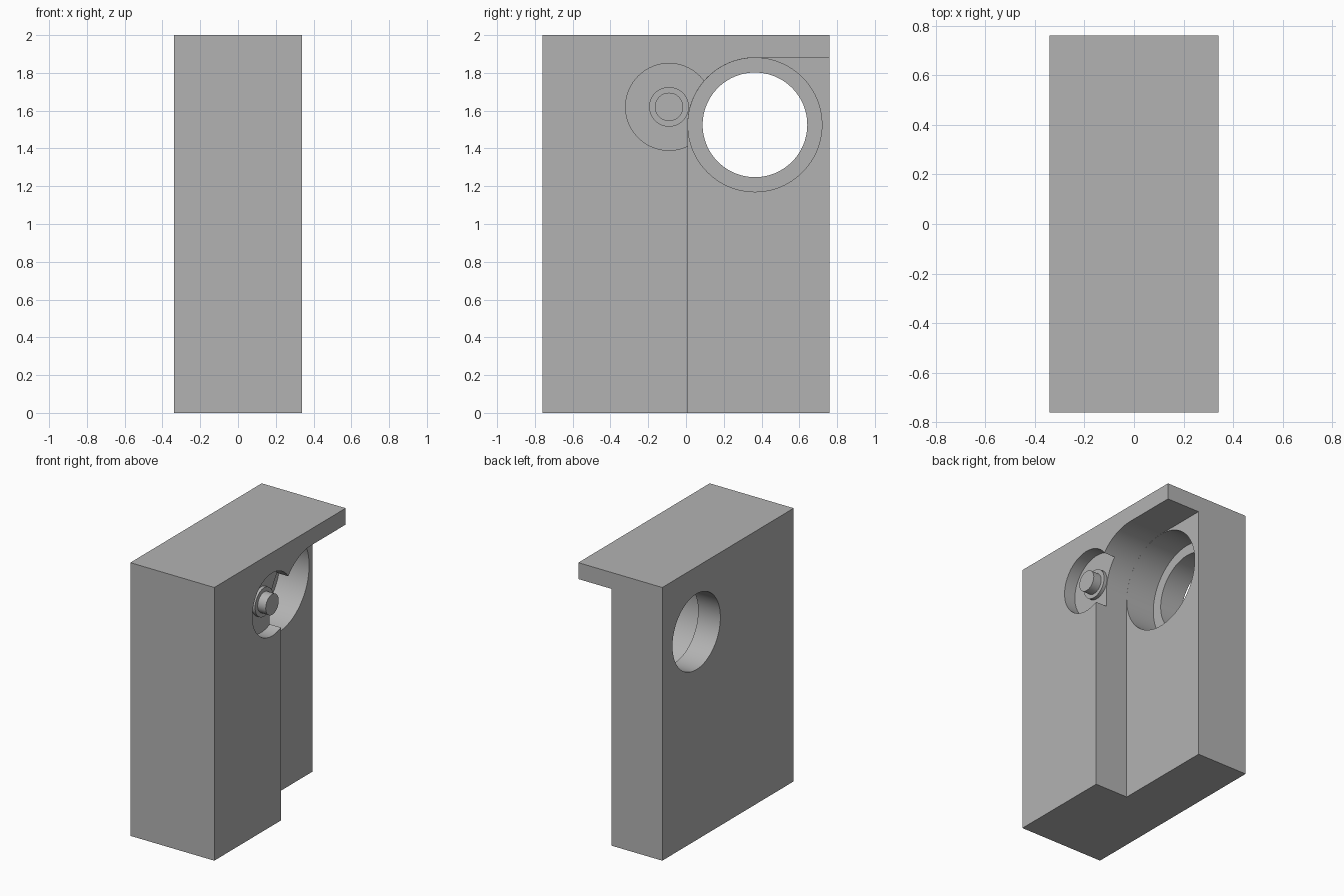
import bpy, bmesh, math

cube = bpy.data.objects.get("Cube")
if cube:
    bpy.data.objects.remove(cube, do_unlink=True)

grey = bpy.data.materials.new("plain_grey")
grey.use_nodes = True
colour = (0.45, 0.45, 0.45, 1)
grey.diffuse_color = colour
grey.node_tree.nodes["Principled BSDF"].inputs["Base Color"].default_value = colour


def arc(cy, cz, r, start, end, n):
    """Points in the y-z plane, angles in degrees."""
    angles = [math.radians(start + (end - start) * i / n) for i in range(n + 1)]
    return [(cy + r * math.cos(a), cz + r * math.sin(a)) for a in angles]


def circle(cy, cz, r, n=96):
    return arc(cy, cz, r, 0, 360, n)[:-1]


def prism(name, outline, x0, x1):
    """Extrude a y-z outline along x."""
    bm = bmesh.new()
    face = bm.faces.new([bm.verts.new((x0, y, z)) for y, z in outline])
    grown = bmesh.ops.extrude_face_region(bm, geom=[face])["geom"]
    moved = [v for v in grown if isinstance(v, bmesh.types.BMVert)]
    bmesh.ops.translate(bm, verts=moved, vec=(x1 - x0, 0, 0))
    bmesh.ops.recalc_face_normals(bm, faces=bm.faces)
    mesh = bpy.data.meshes.new(name)
    bm.to_mesh(mesh)
    bm.free()
    mesh.materials.append(grey)
    obj = bpy.data.objects.new(name, mesh)
    bpy.context.collection.objects.link(obj)
    return obj


def activate(obj):
    bpy.ops.object.select_all(action="DESELECT")
    obj.select_set(True)
    bpy.context.view_layer.objects.active = obj


def cut(obj, cutter):
    cutter.hide_render = True
    mod = obj.modifiers.new("cut", "BOOLEAN")
    mod.operation = "DIFFERENCE"
    mod.solver = "EXACT"
    mod.object = cutter
    activate(obj)
    bpy.ops.object.modifier_apply(modifier=mod.name)
    bpy.data.objects.remove(cutter, do_unlink=True)


def smooth(obj):
    activate(obj)
    bpy.ops.object.shade_smooth_by_angle(angle=math.radians(15))
    for p in obj.data.polygons:
        if p.area > 0.05:
            p.use_smooth = False


HALF_X, HALF_Y, TOP = 0.34, 0.76, 2.0
BORE = (0.365, 1.525)
POCKET = (-0.09, 1.62)
PLATE_X = 0.072      # outer face of the thin rear plate
FLOOR_X = 0.25       # floor of the small pocket

# Solid block
body = prism("body", [(-HALF_Y, 0), (HALF_Y, 0), (HALF_Y, TOP), (-HALF_Y, TOP)],
             -HALF_X, HALF_X)

# Side recess with a rounded upper corner, leaving a cap above it
recess = arc(*BORE, 0.355, 180, 90, 24) + [(0.9, 1.88), (0.9, -0.1), (0.01, -0.1)]
cut(body, prism("recess_cutter", recess, PLATE_X, 0.5))

# Counterbore, through hole and shallow pocket
cut(body, prism("counterbore_cutter", circle(*BORE, 0.3545), -0.16, 0.2))
cut(body, prism("hole_cutter", circle(*BORE, 0.277), -0.5, 0.1))
cut(body, prism("pocket_cutter", circle(*POCKET, 0.23), FLOOR_X, 0.5))
smooth(body)

# Shoulder and pin standing in the pocket
smooth(prism("pin_shoulder", circle(*POCKET, 0.105, 64), FLOOR_X - 0.001, 0.275))
smooth(prism("pin", circle(*POCKET, 0.075, 64), FLOOR_X, HALF_X))
